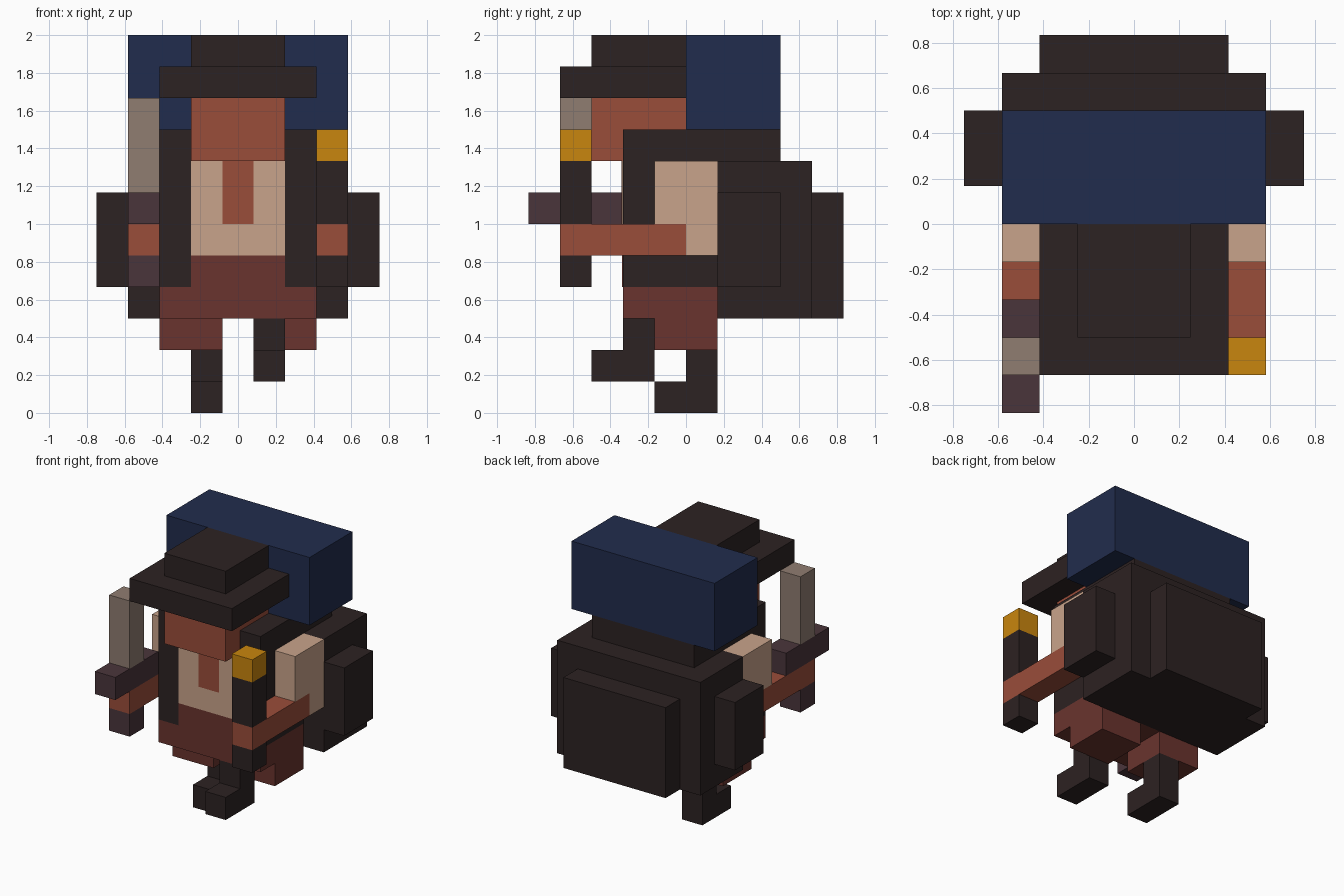
import bpy
import bmesh

if "Cube" in bpy.data.objects:
    bpy.data.objects.remove(bpy.data.objects["Cube"])

U = 1 / 6   # one block


def srgb(r, g, b):
    f = lambda c: c / 12.92 if c <= 0.04045 else ((c + 0.055) / 1.055) ** 2.4
    return (f(r / 255), f(g / 255), f(b / 255), 1)


def material(name, rgb):
    m = bpy.data.materials.new(name)
    m.diffuse_color = srgb(*rgb)
    m.use_nodes = True
    m.node_tree.nodes["Principled BSDF"].inputs["Base Color"].default_value = m.diffuse_color
    return m


DARK = material("dark brown", (44, 34, 34))
BLUE = material("navy blue", (33, 44, 77))
SKIN = material("terracotta skin", (154, 77, 58))
RED = material("maroon cloth", (106, 52, 46))
TAN = material("tan shirt", (201, 164, 139))
GREY = material("blade grey", (144, 125, 113))
PLUM = material("plum handle", (74, 53, 59))
GOLD = material("gold", (201, 134, 14))


def box(name, x, y, z, mat):
    """Box from (min, max) ranges measured in blocks."""
    bm = bmesh.new()
    bmesh.ops.create_cube(bm, size=1)
    for v in bm.verts:
        for i, (lo, hi) in enumerate((x, y, z)):
            v.co[i] = (lo if v.co[i] < 0 else hi) * U
    me = bpy.data.meshes.new(name)
    bm.to_mesh(me)
    bm.free()
    me.materials.append(mat)
    ob = bpy.data.objects.new(name, me)
    bpy.context.collection.objects.link(ob)


def pair(name, x, y, z, mat):
    """The same box on the right and left sides."""
    box("right_" + name, x, y, z, mat)
    box("left_" + name, (-x[1], -x[0]), y, z, mat)


# Hat and head
box("hat_crown", (-1.5, 1.5), (-3, 0), (11, 12), DARK)
box("hat_brim", (-2.5, 2.5), (-4, 0), (10, 11), DARK)
box("head", (-1.5, 1.5), (-3, 0), (8, 10), SKIN)

# Torso: coat with thin shirt front, open collar and waist panels
box("coat", (-2.5, 2.5), (-2, 1), (4, 9), DARK)
box("shirt_front", (-1.5, 1.5), (-2.03, -2), (5, 8), TAN)
box("open_collar", (-0.5, 0.5), (-2.05, -2.03), (6, 8), SKIN)
box("waist_front", (-1.5, 1.5), (-2.03, -2), (4, 5), RED)
box("hips", (-2.5, 2.5), (-2, 1), (3, 4), RED)

# Backpack and bedroll
box("backpack", (-3.5, 3.5), (1, 4), (3, 8), DARK)
box("backpack_flap", (-2.5, 2.5), (1, 3), (8, 9), DARK)
box("back_pocket", (-2.5, 2.5), (4, 5), (3, 7), DARK)
pair("side_pocket", (3.5, 4.5), (1, 3), (4, 7), DARK)
box("bedroll", (-3.5, 3.5), (0, 3), (9, 12), BLUE)

# Arms
pair("sleeve", (2.5, 3.5), (-1, 1), (6, 8), TAN)
pair("elbow", (2.5, 3.5), (0, 1), (5, 6), TAN)
pair("forearm", (2.5, 3.5), (-4, 0), (5, 6), SKIN)

# Legs: one striding forward, one standing
pair("thigh", (0.5, 2.5), (-1, 1), (2, 3), RED)
box("forward_shin", (0.5, 1.5), (-2, -1), (2, 3), DARK)
box("forward_foot", (0.5, 1.5), (-3, -1), (1, 2), DARK)
box("standing_shin", (-1.5, -0.5), (0, 1), (1, 2), DARK)
box("standing_foot", (-1.5, -0.5), (-1, 1), (0, 1), DARK)

# Torch in one hand
box("torch_handle", (2.5, 3.5), (-4, -3), (6, 8), DARK)
box("torch_end", (2.5, 3.5), (-4, -3), (4, 5), DARK)
box("torch_flame", (2.5, 3.5), (-4, -3), (8, 9), GOLD)

# Sword in the other hand
box("sword_pommel", (-3.5, -2.5), (-4, -3), (4, 5), PLUM)
box("sword_guard", (-3.5, -2.5), (-5, -2), (6, 7), PLUM)
box("sword_blade", (-3.5, -2.5), (-4, -3), (7, 10), GREY)
